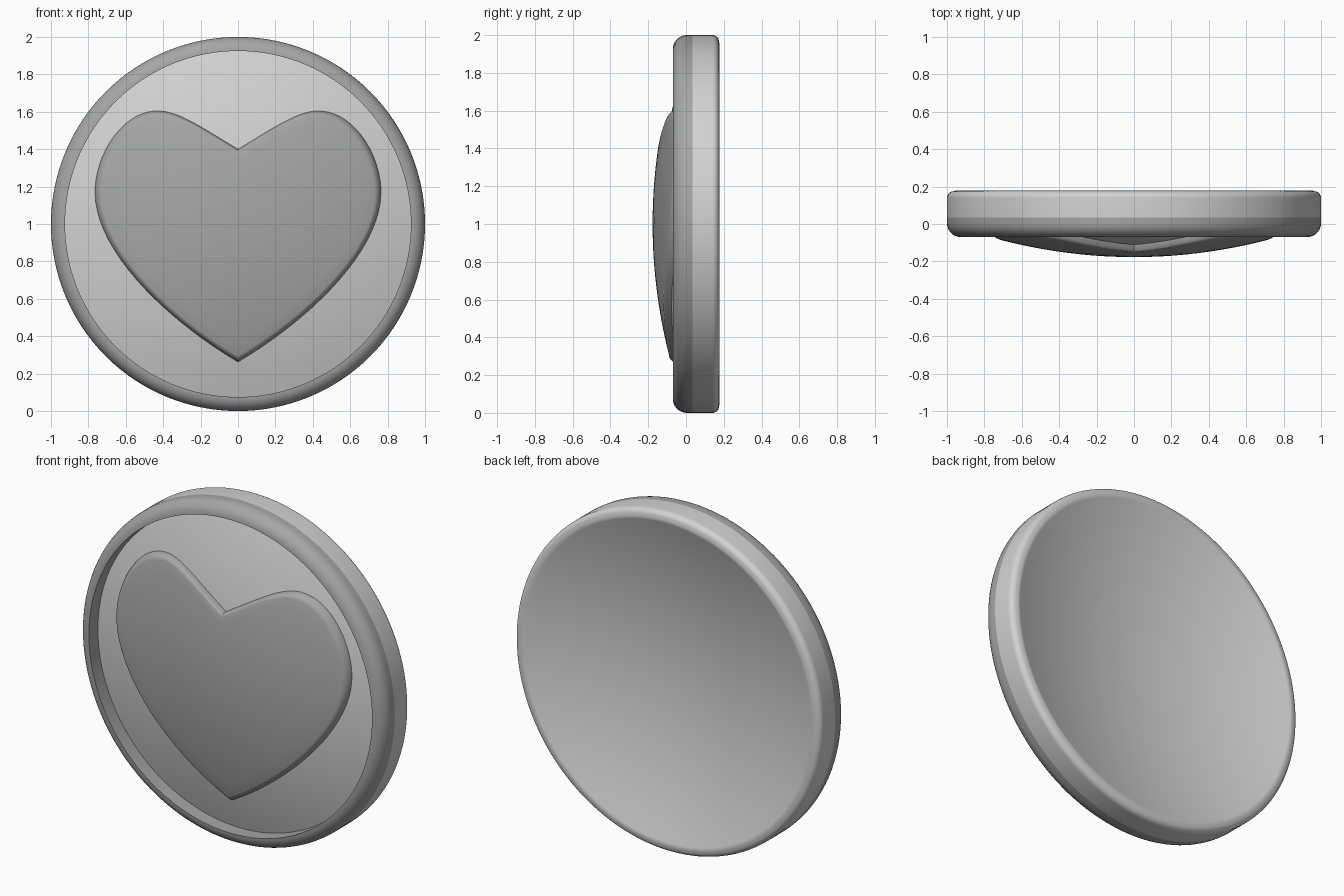
import bpy, bmesh, math
from mathutils import Vector
from mathutils.geometry import interpolate_bezier

if "Cube" in bpy.data.objects:
    bpy.data.objects.remove(bpy.data.objects["Cube"])

SEGMENTS = 128
CENTRE_Z = 1.0
BACK_Y, FLOOR_Y, HEART_Y = 0.014, -0.14, -0.177


def make_material(name, rgb):
    mat = bpy.data.materials.new(name)
    mat.use_nodes = True
    colour = (*rgb, 1)
    mat.diffuse_color = colour
    mat.node_tree.nodes["Principled BSDF"].inputs["Base Color"].default_value = colour
    return mat


light_grey = make_material("light grey", (0.65, 0.65, 0.65))
dark_grey = make_material("greenish grey", (0.38, 0.39, 0.375))


def dome(r, centre_y):
    """Shallow bulge towards the front, shared by back, dish floor and heart."""
    return centre_y + 0.18 * r * r


def dome_points(radius, centre_y, steps=12):
    radii = [radius * i / steps for i in range(steps + 1)]
    return [(r, dome(r, centre_y)) for r in radii]


def arc(cx, cy, radius, start, end, steps=8):
    angles = [math.radians(start + (end - start) * i / steps) for i in range(steps + 1)]
    return [(cx + radius * math.cos(a), cy + radius * math.sin(a)) for a in angles]


def finish(bm, name, materials):
    bmesh.ops.remove_doubles(bm, verts=bm.verts, dist=0.0001)
    bmesh.ops.recalc_face_normals(bm, faces=bm.faces)
    mesh = bpy.data.meshes.new(name)
    bm.to_mesh(mesh)
    bm.free()
    for mat in materials:
        mesh.materials.append(mat)
    obj = bpy.data.objects.new(name, mesh)
    bpy.context.collection.objects.link(obj)
    bpy.ops.object.select_all(action="DESELECT")
    obj.select_set(True)
    bpy.context.view_layer.objects.active = obj
    bpy.ops.object.shade_smooth_by_angle(angle=math.radians(40))


# Medallion body: one turned profile of (radius, y), from back centre to front centre
profile = dome_points(0.94, BACK_Y) + [(0.955, dome(0.955, BACK_Y))]
profile += arc(0.965, 0.14, 0.035, 90, 0)
profile += [(1.0, 0.035)]
profile += arc(0.925, 0.005, 0.075, 0, -90)
profile += reversed(dome_points(0.925, FLOOR_Y))

bm = bmesh.new()
verts = [bm.verts.new((r, y, CENTRE_Z)) for r, y in profile]
edges = [bm.edges.new(pair) for pair in zip(verts, verts[1:])]
bmesh.ops.spin(bm, geom=verts + edges, cent=(0, 0, CENTRE_Z), axis=(0, 1, 0),
               angle=math.tau, steps=SEGMENTS, use_duplicate=False)
# Front rim and its inner wall are darker
for face in bm.faces:
    c = face.calc_center_median()
    radius = math.hypot(c.x, c.z - CENTRE_Z)
    face.material_index = int(radius > 0.92 and c.y < 0.035)
finish(bm, "medallion_body", [light_grey, dark_grey])

# Heart outline: three curves for one half, then mirrored
half_curves = [
    ((0, 1.40), (0.20, 1.52), (0.32, 1.605), (0.43, 1.605)),
    ((0.43, 1.605), (0.62, 1.605), (0.765, 1.37), (0.765, 1.17)),
    ((0.765, 1.17), (0.765, 0.85), (0.37, 0.48), (0, 0.262)),
]
half = []
for curve in half_curves:
    points = interpolate_bezier(*[Vector((x, z - CENTRE_Z)) for x, z in curve], 20)
    half += points[:-1]
half.append(points[-1])
outline = half + [Vector((-p.x, p.y)) for p in reversed(half[1:-1])]

# Heart: nested outlines following the dome, with a rounded edge sunk into the floor
bevel = 0.045
rings = [(1.0, FLOOR_Y + 0.03)]
rings += [(s, -y) for s, y in arc(1 - bevel, -HEART_Y - bevel, bevel, 0, 90)]
rings += [((1 - bevel) * i / 10, HEART_Y) for i in range(9, 0, -1)]

bm = bmesh.new()
loops = []
for scale, centre_y in rings:
    scaled = [p * scale for p in outline]
    loops.append([bm.verts.new((q.x, dome(q.length, centre_y), q.y + CENTRE_Z))
                  for q in scaled])
count = len(outline)
for outer, inner in zip(loops, loops[1:]):
    for i in range(count):
        j = (i + 1) % count
        bm.faces.new((outer[i], outer[j], inner[j], inner[i]))
tip = bm.verts.new((0, HEART_Y, CENTRE_Z))
for i in range(count):
    bm.faces.new((loops[-1][i], loops[-1][(i + 1) % count], tip))
finish(bm, "heart", [dark_grey])
